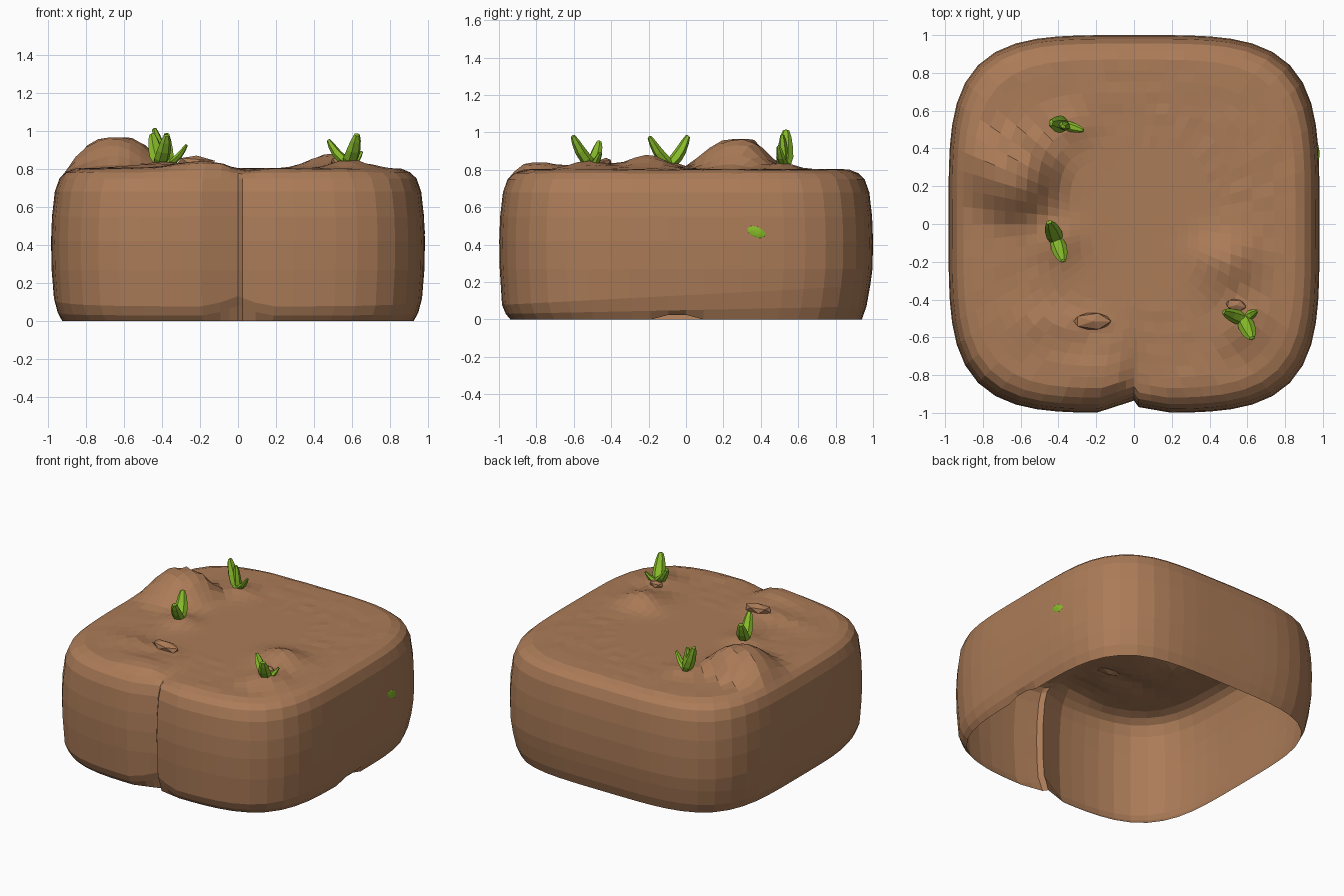
import bpy, bmesh, math, random
from mathutils import Vector

if "Cube" in bpy.data.objects:
    bpy.data.objects.remove(bpy.data.objects["Cube"])

random.seed(4)


def material(name, rgb):
    m = bpy.data.materials.new(name)
    m.diffuse_color = (*rgb, 1)
    m.use_nodes = True
    m.node_tree.nodes["Principled BSDF"].inputs["Base Color"].default_value = m.diffuse_color
    return m


soil = material("soil brown", (0.41, 0.20, 0.097))
green = material("sprout green", (0.24, 0.49, 0.022))


def finish(bm, name, mat):
    me = bpy.data.meshes.new(name)
    bm.to_mesh(me)
    bm.free()
    me.materials.append(mat)
    ob = bpy.data.objects.new(name, me)
    bpy.context.collection.objects.link(ob)
    return ob


def bridge(bm, rings):
    n = len(rings[0])
    for a, b in zip(rings, rings[1:]):
        for i in range(n):
            j = (i + 1) % n
            bm.faces.new((a[i], a[j], b[j], b[i]))


def cap(bm, ring, point):
    c = bm.verts.new(point)
    for i in range(len(ring)):
        bm.faces.new((ring[i], ring[(i + 1) % len(ring)], c))


# Mounds on the top: x, y, height, x radius, front radius, back radius
MOUNDS = [
    (-0.36, 0.52, 0.035, 0.11, 0.12, 0.09),
    (-0.40, -0.09, 0.04, 0.11, 0.12, 0.10),
    (0.59, -0.52, 0.05, 0.13, 0.12, 0.11),
    (0.49, -0.20, 0.08, 0.15, 0.16, 0.13),
    (-0.18, -0.80, 0.04, 0.20, 0.14, 0.20),
    (-0.38, -0.52, 0.025, 0.24, 0.08, 0.06),
]


def top_height(x, y):
    h = 0.0
    for cx, cy, hh, rx, rf, rb in MOUNDS:
        ry = rf if y < cy else rb
        h += hh * math.exp(-((x - cx) / rx) ** 2 - ((y - cy) / ry) ** 2)
    # big lump with a steep back and a long front slope
    ry = 0.25 if y < 0.31 else 0.14
    q = ((x + 0.64) / 0.22) ** 2 + ((y - 0.31) / ry) ** 2
    h += 0.165 * math.exp(-q ** 1.7)
    # dip behind the front seam
    h -= 0.03 * math.exp(-((x - 0.02) / 0.08) ** 2 - ((y + 0.85) / 0.2) ** 2)
    return h


# Hollow soil block, open below, with a seam in the front
SEGS = 64
angles = [-math.pi / 2 + 2 * math.pi * i / SEGS for i in range(SEGS)]
angles.insert(1, -math.pi / 2 + 0.025)
angles.append(angles[-1] + 0.05)


def outline(t):
    c, s = math.cos(t), math.sin(t)
    r = (abs(c) ** 4 + abs(s) ** 4) ** -0.25
    x, y = 0.982 * r * c, r * s
    if s < 0:
        if -0.2 < x <= 1e-6:
            y += 0.065 * (1 + x / 0.2)
        elif 0 < x < 0.2:
            y += 0.035 * (1 - x / 0.2)
    return x, y


profile = [(0.94, 0), (0.965, 0.05), (0.985, 0.13), (0.997, 0.27), (1, 0.42),
           (0.995, 0.55), (0.98, 0.68), (0.955, 0.75), (0.92, 0.782), (0.87, 0.80)]
profile += [(0.87 - 0.87 * k / 15, 0.802) for k in range(1, 15)]

bm = bmesh.new()
rings = []
for s, z in profile:
    ring = []
    for t in angles:
        ox, oy = outline(t)
        x, y, zz = ox * s, oy * s, z
        if 0 < z < 0.2:
            zz = z * (1 + 0.4 * oy)
        # bevel rises at the front seam, rim lifts a little on the right
        if oy < -0.8 and 0 < z < 0.2:
            zz += 0.05 * max(0, 1 - abs(ox) / 0.15)
        if z == 0 and x > 0.8 and -0.15 < y < 0.08:
            zz = 0.025
        w = min(1, max(0, (0.955 - s) / 0.08)) if z > 0.5 else 0
        noise = random.uniform(-0.003, 0.003) if s > 0.45 else 0
        zz += w * (top_height(x, y) + noise)
        ring.append(bm.verts.new((x, y, zz)))
    rings.append(ring)
bridge(bm, rings)
cap(bm, rings[-1], (0, 0, 0.802 + top_height(0, 0)))
finish(bm, "soil_block", soil)


# Loose soil flakes and crumbs lying on the top
def flake(name, x, y, z, size, turn):
    b = bmesh.new()
    bmesh.ops.create_icosphere(b, subdivisions=1, radius=1)
    ob = finish(b, name, soil)
    ob.location, ob.scale, ob.rotation_euler = (x, y, z), size, (0, 0.08, turn)


flake("soil_flake_front", -0.22, -0.515, 0.835, (0.11, 0.05, 0.035), 0.0)
flake("soil_flake_right", 0.54, -0.43, 0.84, (0.06, 0.035, 0.025), -0.2)


# Leaf: tapered tube bending from root to a blunt tip
def leaf(bm, root, tip, width):
    root, tip = Vector(root), Vector(tip)
    out = Vector((tip.x - root.x, tip.y - root.y, 0))
    side = Vector((-out.y, out.x, 0)).normalized()
    thick = side.cross((tip - root).normalized())
    rings = []
    for f, w in [(0, 0.85), (0.3, 1.05), (0.6, 0.95), (0.85, 0.7), (1, 0.4)]:
        p = root.lerp(tip, f) - Vector((0, 0, 0.02 * math.sin(math.pi * f)))
        ring = []
        for k in range(6):
            a = math.tau * k / 6
            ring.append(bm.verts.new(p + side * math.cos(a) * width * w
                                     + thick * math.sin(a) * width * 0.7 * w))
        rings.append(ring)
    bridge(bm, rings)
    cap(bm, rings[-1], tip + (tip - root) * 0.03)


SPROUTS = {
    "sprout_back": ((-0.37, 0.525, 0.83),
                    [(-0.44, 0.535, 1.01, 0.044), (-0.375, 0.515, 0.985, 0.036),
                     (-0.27, 0.495, 0.925, 0.025)]),
    "sprout_left": ((-0.41, -0.085, 0.83),
                    [(-0.45, 0.01, 0.98, 0.042), (-0.375, -0.195, 0.975, 0.040)]),
    "sprout_right": ((0.58, -0.505, 0.83),
                     [(0.625, -0.605, 0.98, 0.042), (0.475, -0.465, 0.95, 0.036),
                      (0.65, -0.46, 0.89, 0.025)]),
}
for name, (root, tips) in SPROUTS.items():
    bm = bmesh.new()
    for *tip, width in tips:
        leaf(bm, root, tip, width)
    bmesh.ops.recalc_face_normals(bm, faces=bm.faces[:])
    finish(bm, name, green)

# Sprout tip breaking through the right wall
bm = bmesh.new()
bmesh.ops.create_icosphere(bm, subdivisions=2, radius=1)
bud = finish(bm, "wall_bud", green)
bud.location, bud.scale = (0.967, 0.372, 0.467), (0.015, 0.062, 0.035)
bud.rotation_euler = (-0.4, 0, 0)
